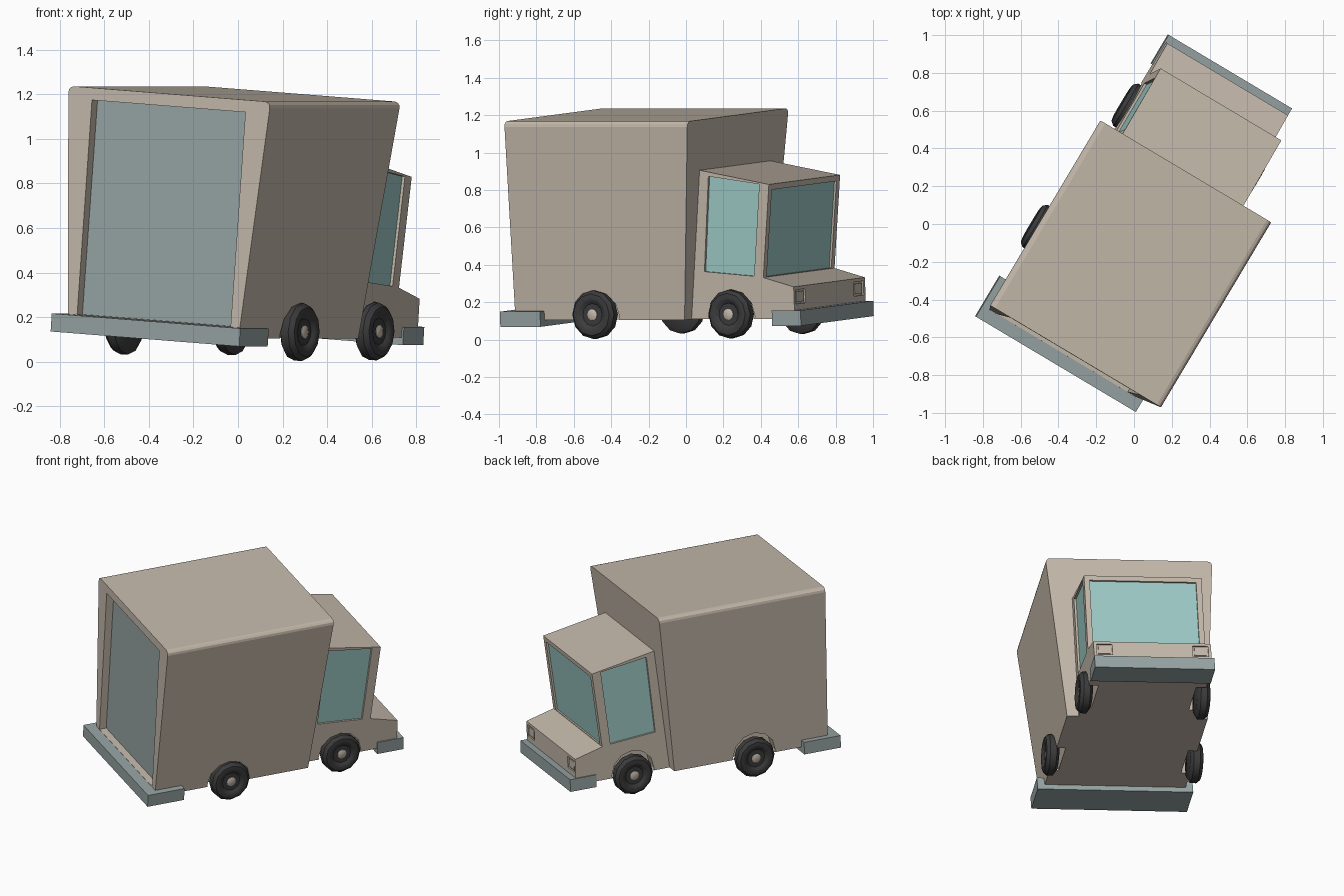
import bpy, bmesh, math
from mathutils import Matrix

if "Cube" in bpy.data.objects:
    bpy.data.objects.remove(bpy.data.objects["Cube"])

def material(name, rgb):
    m = bpy.data.materials.new(name)
    m.diffuse_color = (*rgb, 1)
    m.use_nodes = True
    m.node_tree.nodes["Principled BSDF"].inputs["Base Color"].default_value = m.diffuse_color
    return m

BEIGE = material("beige paint", (0.56, 0.49, 0.41))
STEEL = material("blue grey steel", (0.31, 0.37, 0.37))
GLASS = material("teal glass", (0.34, 0.60, 0.57))
RUBBER = material("dark rubber", (0.045, 0.045, 0.047))

# The truck is turned on the ground; its body leans further than its axles
YAW = Matrix.Rotation(math.radians(-30.8), 4, 'Z')
BODY = YAW @ Matrix.Translation((0.013, 0, 0)) @ Matrix.Rotation(math.radians(3.9), 4, 'Y')
AXLE = YAW @ Matrix.Translation((0.025, 0, 0)) @ Matrix.Rotation(math.radians(1.8), 4, 'Y')

def make(name, bm, mat, matrix=BODY):
    bmesh.ops.recalc_face_normals(bm, faces=bm.faces)
    me = bpy.data.meshes.new(name)
    bm.to_mesh(me)
    bm.free()
    me.materials.append(mat)
    ob = bpy.data.objects.new(name, me)
    bpy.context.collection.objects.link(ob)
    ob.matrix_world = matrix
    return ob

def prism(name, profile, x0, x1, mat):
    """Side profile of (y, z) points extruded from x0 to x1."""
    bm = bmesh.new()
    a = [bm.verts.new((x0, y, z)) for y, z in profile]
    b = [bm.verts.new((x1, y, z)) for y, z in profile]
    bm.faces.new(a)
    bm.faces.new(b[::-1])
    n = len(a)
    for i in range(n):
        bm.faces.new((a[i], b[i], b[(i + 1) % n], a[(i + 1) % n]))
    return make(name, bm, mat)

def rect(y0, y1, z0, z1):
    return [(y0, z0), (y1, z0), (y1, z1), (y0, z1)]

def circle(y, z, r, n=12):
    return [(y + r * math.cos(2 * math.pi * i / n), z + r * math.sin(2 * math.pi * i / n))
            for i in range(n)]

def cut(target, cutters):
    """Subtract the cutters, bake the result and remove the cutters."""
    for c in cutters:
        c.hide_render = True
        mod = target.modifiers.new("cut", 'BOOLEAN')
        mod.operation = 'DIFFERENCE'
        mod.solver = 'EXACT'
        mod.object = c
    bpy.context.view_layer.update()
    baked = bpy.data.meshes.new_from_object(
        target.evaluated_get(bpy.context.evaluated_depsgraph_get()))
    target.modifiers.clear()
    target.data = baked
    for c in cutters:
        bpy.data.objects.remove(c)

def sides(name, profile, x0, x1, mat):
    """The same prism on the right and on the left."""
    return [prism("right_" + name, profile, x0, x1, mat),
            prism("left_" + name, profile, -x1, -x0, mat)]

WHEELS = (("rear", -0.277, 0.50), ("front", 0.52, 0.416))
WHEEL_Z, WHEEL_R = 0.148, 0.13

# Cargo box: wider at the top, leaning forward, with rounded long roof edges
bm = bmesh.new()
rings = []
for z, w, y0, y1 in ((0.135, 0.447, -0.782, 0.27), (1.205, 0.53, -0.76, 0.38)):
    rings.append([bm.verts.new(p) for p in ((-w, y0, z), (w, y0, z), (w, y1, z), (-w, y1, z))])
lo, hi = rings
bm.faces.new(lo)
bm.faces.new(hi)
for i in range(4):
    j = (i + 1) % 4
    bm.faces.new((lo[i], lo[j], hi[j], hi[i]))
roof_edges = [bm.edges.get((hi[1], hi[2])), bm.edges.get((hi[3], hi[0]))]
bmesh.ops.bevel(bm, geom=roof_edges, offset=0.03, segments=3, profile=0.5, affect='EDGES')
cargo_box = make("cargo_box", bm, BEIGE)
y_arch = WHEELS[0][1]
cut(cargo_box, [prism("door_cutter", [(-1, 0.185), (-0.73, 0.185), (-0.707, 1.15), (-1, 1.15)],
                      -0.402, 0.402, BEIGE)]
    + sides("rear_arch_cutter", circle(y_arch, 0.15, 0.145), 0.39, 0.7, BEIGE))

# Recessed rear door
prism("rear_door", [(-0.735, 0.18), (-0.727, 0.18), (-0.704, 1.155), (-0.712, 1.155)],
      -0.406, 0.406, STEEL)

# Cab and hood in one side profile
cab = prism("cab", [(0.2, 0.135), (0.912, 0.135), (0.912, 0.308), (0.725, 0.358),
                    (0.78, 0.857), (0.34, 0.935), (0.25, 0.935)], -0.373, 0.373, BEIGE)
window = [(0.36, 0.39), (0.668, 0.365), (0.72, 0.858), (0.405, 0.90)]
cutters = sides("window_cutter", window, 0.355, 0.5, BEIGE)
cutters += sides("front_arch_cutter", circle(WHEELS[1][1], 0.15, 0.145), 0.31, 0.6, BEIGE)
cutters += sides("headlight_cutter", rect(0.902, 1.0, 0.215, 0.29), 0.255, 0.355, BEIGE)
cutters.append(prism("windshield_cutter", [(0.709, 0.362), (0.85, 0.362), (0.85, 0.826),
                                           (0.760, 0.826)], -0.338, 0.338, BEIGE))
cut(cab, cutters)

# Glass, set slightly back from the cab walls
sides("side_window", window, 0.353, 0.359, GLASS)
prism("windshield", [(0.706, 0.360), (0.713, 0.360), (0.764, 0.828), (0.757, 0.828)],
      -0.339, 0.339, GLASS)

# Headlight blocks inside their recesses
sides("headlight", rect(0.90, 0.909, 0.225, 0.28), 0.267, 0.343, BEIGE)

# Bumpers
prism("rear_bumper", rect(-0.85, -0.60, 0.102, 0.183), -0.494, 0.494, STEEL)
prism("front_bumper", rect(0.775, 0.954, 0.10, 0.182), -0.381, 0.381, STEEL)

def lathe(name, profile, side, x, y, mat, n=12):
    """Spin (radius, outward offset) points about the axle."""
    bm = bmesh.new()
    loops = []
    for r, d in profile:
        loops.append([bm.verts.new((side * (x + d), py, pz))
                      for py, pz in circle(y, WHEEL_Z, r, n)])
    for a, b in zip(loops, loops[1:]):
        for i in range(n):
            bm.faces.new((a[i], a[(i + 1) % n], b[(i + 1) % n], b[i]))
    bm.faces.new(loops[0])
    bm.faces.new(loops[-1])
    ob = make(name, bm, mat, AXLE)
    ob.data.shade_smooth()
    bpy.ops.object.select_all(action='DESELECT')
    ob.select_set(True)
    bpy.context.view_layer.objects.active = ob
    bpy.ops.object.shade_smooth_by_angle(angle=math.radians(35))

# Wheels: tyre with a dished face and a small hub
TYRE = [(0.10, -0.085), (WHEEL_R, -0.065), (WHEEL_R, -0.025), (0.112, -0.004),
        (0.09, 0.0), (0.075, -0.006), (0.06, -0.018), (0.02, -0.018)]
HUB = [(0.03, -0.03), (0.03, -0.014), (0.022, -0.010)]
for end, y, x in WHEELS:
    for label, side in (("right", 1), ("left", -1)):
        lathe(f"{end}_{label}_tyre", TYRE, side, x, y, RUBBER)
        lathe(f"{end}_{label}_hub", HUB, side, x, y, BEIGE)
